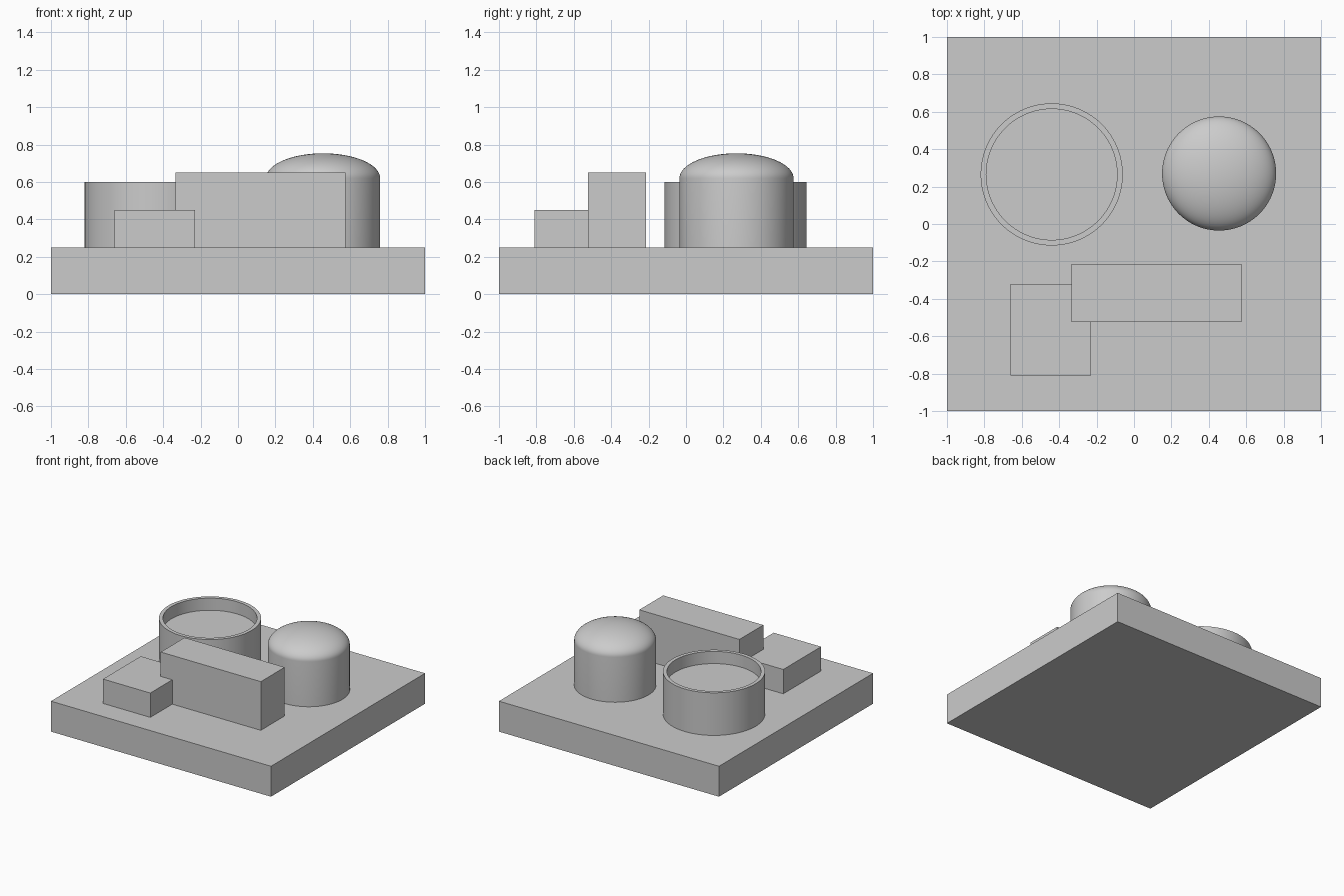
import bpy, bmesh, math

if "Cube" in bpy.data.objects:
    bpy.data.objects.remove(bpy.data.objects["Cube"], do_unlink=True)

grey = bpy.data.materials.new("plain grey")
grey.use_nodes = True
grey.diffuse_color = (0.6, 0.6, 0.6, 1)
grey.node_tree.nodes["Principled BSDF"].inputs["Base Color"].default_value = (0.6, 0.6, 0.6, 1)

DECK = 0.25    # top of the base slab
SEGMENTS = 96


def add_object(name, bm):
    bmesh.ops.recalc_face_normals(bm, faces=bm.faces)
    mesh = bpy.data.meshes.new(name)
    bm.to_mesh(mesh)
    bm.free()
    mesh.materials.append(grey)
    obj = bpy.data.objects.new(name, mesh)
    bpy.context.collection.objects.link(obj)
    return obj


def box(name, low, high):
    bm = bmesh.new()
    bmesh.ops.create_cube(bm, size=1)
    for v in bm.verts:
        v.co = [(a + b) / 2 + c * (b - a) for a, b, c in zip(low, high, v.co)]
    return add_object(name, bm)


def lathe(name, centre, profile):
    """Spin a (radius, height) profile around the vertical axis."""
    bm = bmesh.new()
    verts = [bm.verts.new((r, 0, z)) for r, z in profile]
    edges = [bm.edges.new(pair) for pair in zip(verts, verts[1:])]
    bmesh.ops.spin(bm, geom=verts + edges, cent=(0, 0, 0), axis=(0, 0, 1),
                   angle=math.tau, steps=SEGMENTS, use_duplicate=False)
    bmesh.ops.remove_doubles(bm, verts=bm.verts, dist=1e-5)
    obj = add_object(name, bm)
    obj.location = (*centre, 0)
    bpy.ops.object.select_all(action='DESELECT')
    obj.select_set(True)
    bpy.context.view_layer.objects.active = obj
    bpy.ops.object.shade_smooth_by_angle(angle=math.radians(35))
    return obj


# Base slab and the two rectangular blocks
box("base_slab", (-1, -1, 0), (1, 1, DECK))
box("long_block", (-0.335, -0.525, DECK), (0.575, -0.215, 0.65))
box("low_block", (-0.66, -0.81, DECK), (-0.23, -0.32, 0.45))

# Open round tank with a thin rim and a recessed roof
lathe("open_tank", (-0.44, 0.265),
      [(0, DECK), (0.38, DECK), (0.38, 0.6), (0.35, 0.6), (0.35, 0.5), (0, 0.5)])

# Domed tank: straight wall flowing into a flattened dome
RADIUS, WALL_TOP, RISE, STEPS = 0.305, 0.62, 0.133, 20
dome = [(RADIUS * math.cos(a), WALL_TOP + RISE * math.sin(a))
        for a in (math.pi / 2 * i / STEPS for i in range(STEPS + 1))]
lathe("domed_tank", (0.455, 0.27), [(0, DECK), (RADIUS, DECK)] + dome)
